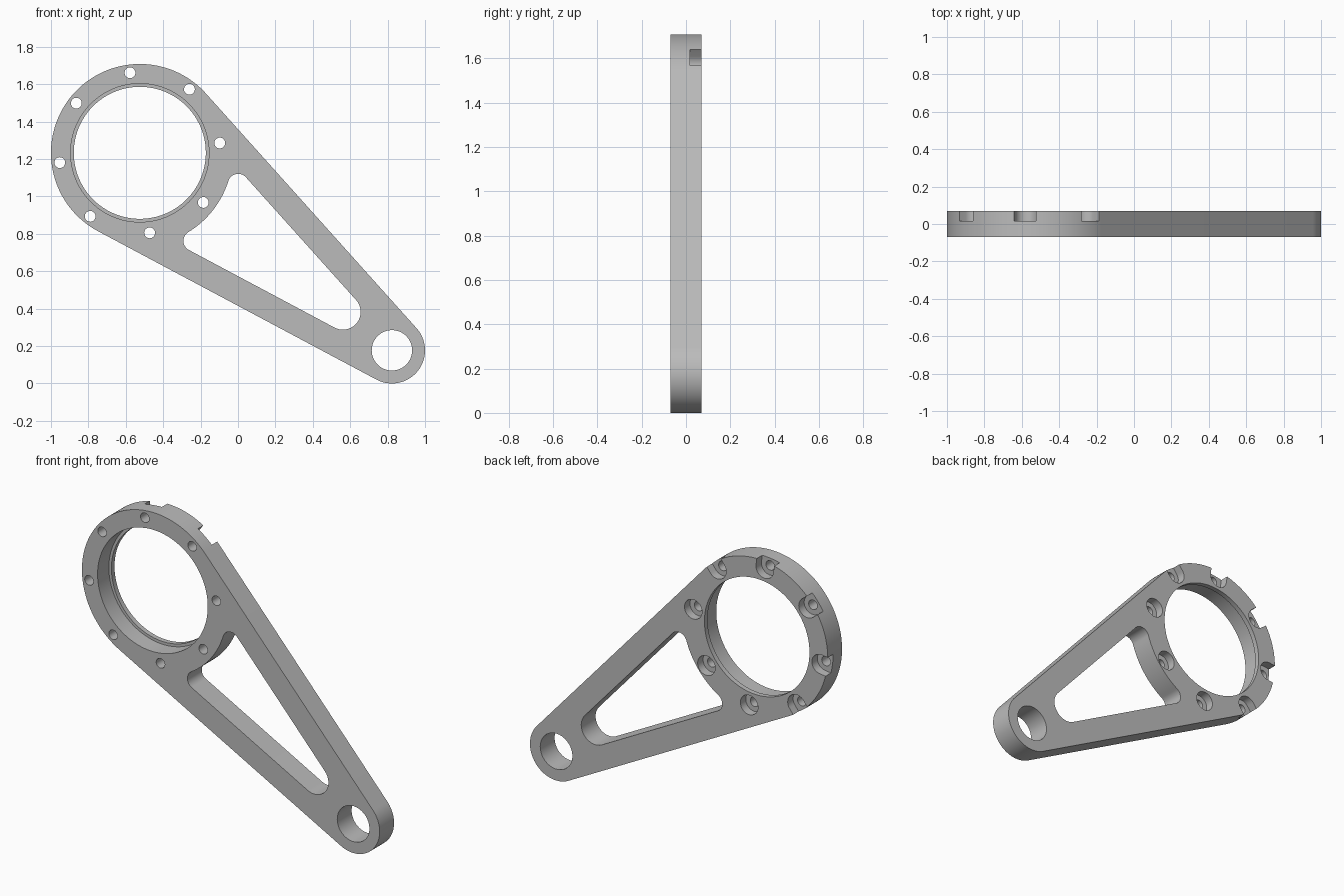
import bpy
import bmesh
from math import acos, asin, atan2, cos, hypot, pi, radians, sin

if "Cube" in bpy.data.objects:
    bpy.data.objects.remove(bpy.data.objects["Cube"], do_unlink=True)

# Main dimensions, as (x, z) centres and radii
HALF = 0.069
BIG, BIG_R = (-0.525, 1.233), 0.475
END, END_R = (0.823, 0.177), 0.177
WALL, HUB_R = 0.14, 0.497
TIGHT_R, WIDE_R = 0.055, 0.095
SCREW_RING, SCREW_R, HEAD_R = 0.431, 0.029, 0.059

AXIS = atan2(END[1] - BIG[1], END[0] - BIG[0])
TAPER = asin((BIG_R - END_R) / hypot(END[0] - BIG[0], END[1] - BIG[1]))
SIDE = pi / 2 - TAPER  # angle from the axis to each side's normal

metal = bpy.data.materials.new("grey metal")
metal.use_nodes = True
GREY = (0.5, 0.5, 0.5, 1)
metal.diffuse_color = GREY
metal.node_tree.nodes["Principled BSDF"].inputs["Base Color"].default_value = GREY


def polar(centre, radius, angle):
    return centre[0] + radius * cos(angle), centre[1] + radius * sin(angle)


def arc(centre, radius, start, end, steps):
    return [polar(centre, radius, start + (end - start) * i / steps)
            for i in range(steps + 1)]


def circle(centre, radius, steps):
    return arc(centre, radius, 0, 2 * pi, steps)[:-1]


def extrude(name, outline, y0, y1):
    """Make a solid from an (x, z) outline running from y0 to y1."""
    bm = bmesh.new()
    face = bm.faces.new([bm.verts.new((x, y0, z)) for x, z in outline])
    result = bmesh.ops.extrude_face_region(bm, geom=[face])
    verts = [v for v in result["geom"] if isinstance(v, bmesh.types.BMVert)]
    bmesh.ops.translate(bm, verts=verts, vec=(0, y1 - y0, 0))
    bmesh.ops.recalc_face_normals(bm, faces=bm.faces[:])
    mesh = bpy.data.meshes.new(name)
    bm.to_mesh(mesh)
    bm.free()
    mesh.materials.append(metal)
    obj = bpy.data.objects.new(name, mesh)
    bpy.context.collection.objects.link(obj)
    return obj


def cut(body, outline, y0=-0.2, y1=0.2):
    """Subtract an extruded outline from the body."""
    cutter = extrude("cutter", outline, y0, y1)
    cutter.hide_render = True
    mod = body.modifiers.new("cut", 'BOOLEAN')
    mod.operation = 'DIFFERENCE'
    mod.solver = 'EXACT'
    mod.object = cutter
    bpy.ops.object.select_all(action='DESELECT')
    body.select_set(True)
    bpy.context.view_layer.objects.active = body
    bpy.ops.object.modifier_apply(modifier=mod.name)
    bpy.data.objects.remove(cutter, do_unlink=True)


# Tapered arm: large ring end and small end joined by tangents
outline = arc(BIG, BIG_R, AXIS + SIDE, AXIS + 2 * pi - SIDE, 96)
outline += arc(END, END_R, AXIS - SIDE, AXIS + SIDE, 40)
arm = extrude("link_arm", outline, -HALF, HALF)

# Main bore with a thin lip at the back
cut(arm, circle(BIG, 0.353, 96))
cut(arm, circle(BIG, 0.37, 96), -0.2, HALF - 0.03)

# Small end bore
cut(arm, circle(END, 0.108, 64))

# Rounded triangular window between the two ends
reach = HUB_R + TIGHT_R
swing = SIDE - acos((BIG_R - WALL - TIGHT_R) / reach)
upper = polar(BIG, reach, AXIS + swing)
lower = polar(BIG, reach, AXIS - swing)
tip = polar(BIG, (BIG_R - WALL - WIDE_R) / sin(TAPER), AXIS)
window = arc(upper, TIGHT_R, AXIS + swing + pi, AXIS + SIDE, 14)
window += arc(tip, WIDE_R, AXIS + SIDE, AXIS - SIDE, 20)
window += arc(lower, TIGHT_R, AXIS - SIDE, AXIS - swing - pi, 14)
window += arc(BIG, HUB_R, AXIS - swing, AXIS + swing, 20)[1:-1]
cut(arm, window)

# Screw holes, with head recesses at the back that open through the rim
for i in range(8):
    angle = radians(7 + 45 * i)
    centre = polar(BIG, SCREW_RING, angle)
    cut(arm, circle(centre, SCREW_R, 24))
    if 1 <= i <= 5:
        recess = arc(centre, HEAD_R, angle + pi / 2, angle + 3 * pi / 2, 18)
        outer = polar(centre, 0.15, angle)
        recess += [polar(outer, HEAD_R, angle - pi / 2),
                   polar(outer, HEAD_R, angle + pi / 2)]
    else:
        recess = circle(centre, HEAD_R, 36)
    cut(arm, recess, 0.017, 0.2)

bpy.ops.object.shade_smooth_by_angle(angle=radians(30))
